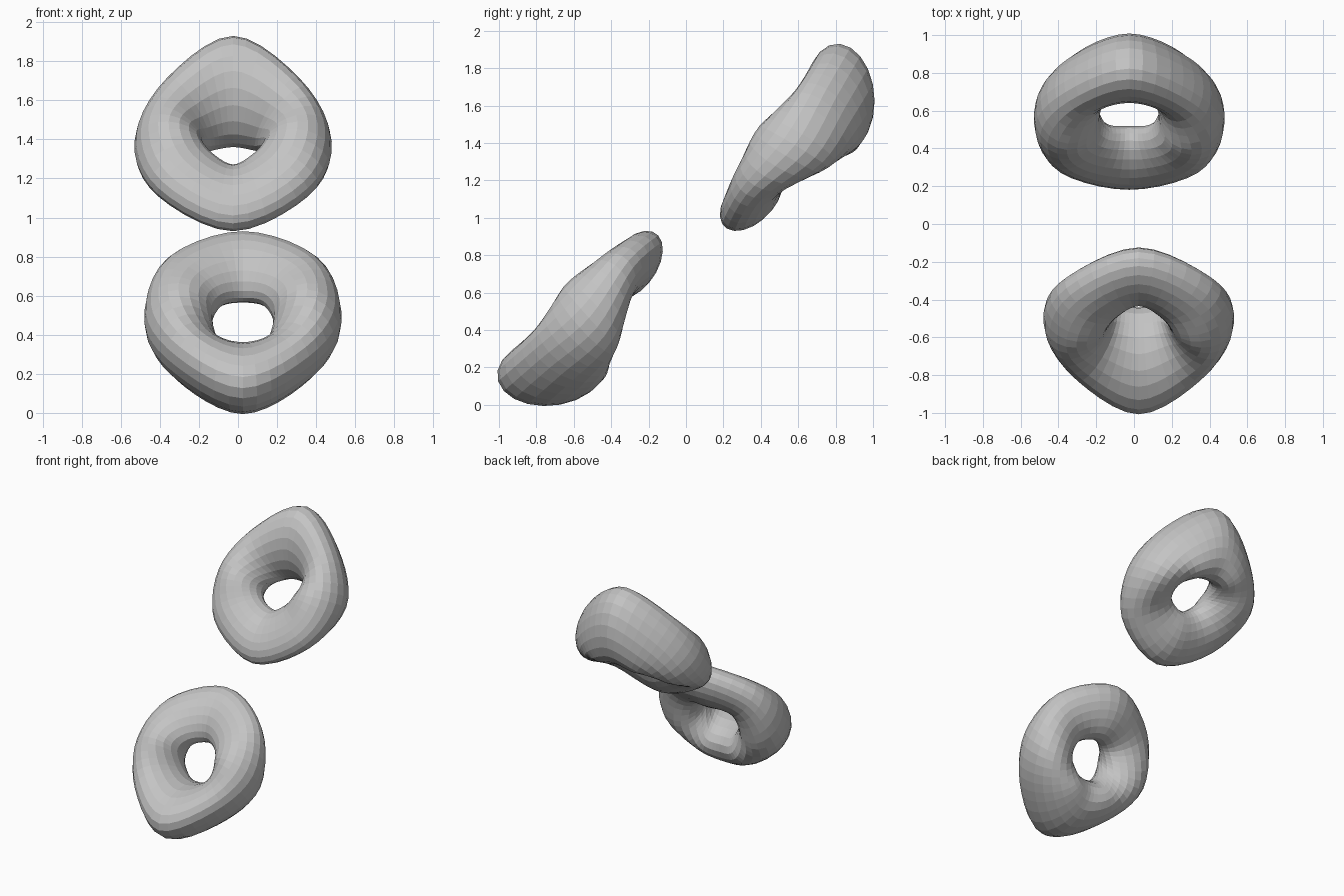
import bpy, bmesh, math
from mathutils import Vector, Matrix

old = bpy.data.objects.get("Cube")
if old:
    bpy.data.objects.remove(old)

grey = bpy.data.materials.new("plain_grey")
grey.use_nodes = True
colour = (0.55, 0.55, 0.55, 1)
grey.diffuse_color = colour
grey.node_tree.nodes["Principled BSDF"].inputs["Base Color"].default_value = colour

STEPS, SIDES = 5, 20

# Ring stations from bottom to top along one side:
# inner (u, v), outer (u, v), centre height, half depth, outward lean
HALF = [
    (0.00, -0.07, 0.00, -0.58, -0.10, 0.205, 0.09),
    (0.11, -0.045, 0.345, -0.325, -0.095, 0.205, 0.08),
    (0.155, 0.04, 0.505, 0.02, -0.025, 0.215, 0.00),
    (0.105, 0.13, 0.39, 0.38, 0.04, 0.135, 0.02),
    (0.00, 0.183, 0.00, 0.59, 0.025, 0.125, 0.03),
]


def mirrored(row):
    return (-row[0], row[1], -row[2]) + row[3:]


def spline(p0, p1, p2, p3, t):
    """Catmull-Rom blend of four stations."""
    return [0.5 * (2 * b + (c - a) * t + (2 * a - 5 * b + 4 * c - d) * t ** 2
                   + (3 * b - a - 3 * c + d) * t ** 3)
            for a, b, c, d in zip(p0, p1, p2, p3)]


def warped_ring(name, frame):
    stations = HALF + [mirrored(r) for r in HALF[-2:0:-1]]
    n = len(stations)
    bm = bmesh.new()
    loops = []
    for i in range(n):
        four = [stations[(i + k) % n] for k in (-1, 0, 1, 2)]
        for s in range(STEPS):
            iu, iv, ou, ov, height, depth, lean = spline(*four, s / STEPS)
            loop = []
            for j in range(SIDES):
                a = math.tau * j / SIDES
                f = 0.5 + 0.5 * math.cos(a)
                w = height + lean * math.cos(a) + depth * math.sin(a)
                point = Vector((iu + (ou - iu) * f, iv + (ov - iv) * f, w))
                loop.append(bm.verts.new(frame @ point))
            loops.append(loop)
    for i, loop in enumerate(loops):
        following = loops[(i + 1) % len(loops)]
        for j in range(SIDES):
            k = (j + 1) % SIDES
            bm.faces.new((loop[j], following[j], following[k], loop[k]))
    bmesh.ops.recalc_face_normals(bm, faces=bm.faces)
    mesh = bpy.data.meshes.new(name)
    bm.to_mesh(mesh)
    bm.free()
    mesh.materials.append(grey)
    obj = bpy.data.objects.new(name, mesh)
    bpy.context.collection.objects.link(obj)
    return obj


# Lower ring leans back
lower = Matrix.Translation((0.025, -0.55, 0.47)) @ Matrix.Rotation(math.radians(42), 4, 'X')
warped_ring("lower_ring", lower)

# Upper ring is the same shape, turned half a turn about a slanted axis
axis = Vector((0, -0.771, 0.637))
pivot = Vector((0, -1, 0.13))
turn = (Matrix.Translation((0, 0.82, 1.925)) @ Matrix.Rotation(math.pi, 4, axis)
        @ Matrix.Translation(-pivot))
warped_ring("upper_ring", turn @ lower)
